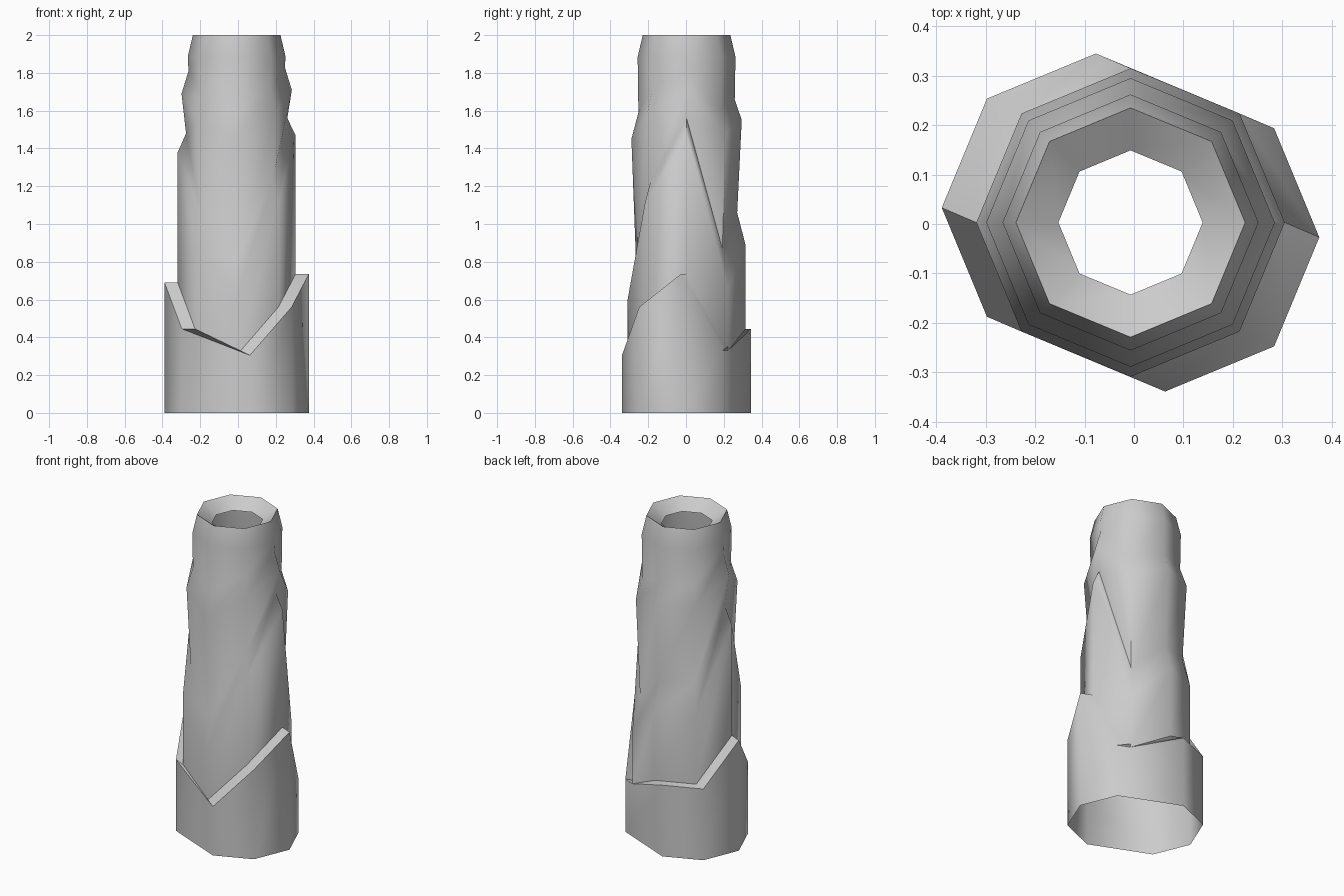
import bpy, bmesh, math

if "Cube" in bpy.data.objects:
    bpy.data.objects.remove(bpy.data.objects["Cube"])

CX, CY = -0.007, 0.003      # axis of the trunk
SHIFT = (0.07, -0.03)       # sideways step of the two base sheaths


def ring(bm, radius, heights, shift=False):
    """Eight points at 45 degree steps (starting at +x), each with its own height."""
    if not isinstance(heights, (list, tuple)):
        heights = [heights] * 8
    verts = []
    for i, z in enumerate(heights):
        a = i * math.pi / 4
        s = 0
        if shift:
            s = 1 if i in (0, 1, 6, 7) else -1
        verts.append(bm.verts.new((CX + radius * math.cos(a) + s * SHIFT[0],
                                   CY + radius * math.sin(a) + s * SHIFT[1], z)))
    return verts


bm = bmesh.new()

# Jagged sheath edges, one height per column
sheath = [0.735, 0.33, 0.445, 0.445, 0.69, 0.445, 0.305, 0.56]
low_a = [1.47, 0.66, 0.89, 0.89, 1.38, 0.89, 0.60, 1.11]
top_a = [1.56, 0.87, 1.06, 1.06, 1.48, 1.06, 0.81, 1.23]
low_b = [1.71, 1.48, 1.55, 1.55, 1.69, 1.55, 1.45, 1.59]
top_b = [1.83, 1.61, 1.66, 1.66, 1.81, 1.67, 1.59, 1.72]

# Open-ended skin from the base, up over each sheath, and into the hollow top
rings = [
    ring(bm, 0.312, 0.0, True),
    ring(bm, 0.312, sheath, True),
    ring(bm, 0.312, sheath),
    ring(bm, 0.312, low_a),
    ring(bm, 0.268, top_a),
    ring(bm, 0.292, low_b),
    ring(bm, 0.255, top_b),
    ring(bm, 0.259, 1.885),
    ring(bm, 0.232, 2.0),
    ring(bm, 0.146, 1.94),
]
for lower, upper in zip(rings, rings[1:]):
    for i in range(8):
        j = (i + 1) % 8
        bm.faces.new((lower[i], lower[j], upper[j], upper[i]))

mesh = bpy.data.meshes.new("layered_trunk")
bm.to_mesh(mesh)
bm.free()
trunk = bpy.data.objects.new("layered_trunk", mesh)
bpy.context.collection.objects.link(trunk)

# Soft facets with crisp sheath edges
bpy.context.view_layer.objects.active = trunk
trunk.select_set(True)
bpy.ops.object.shade_smooth_by_angle(angle=math.radians(50))
